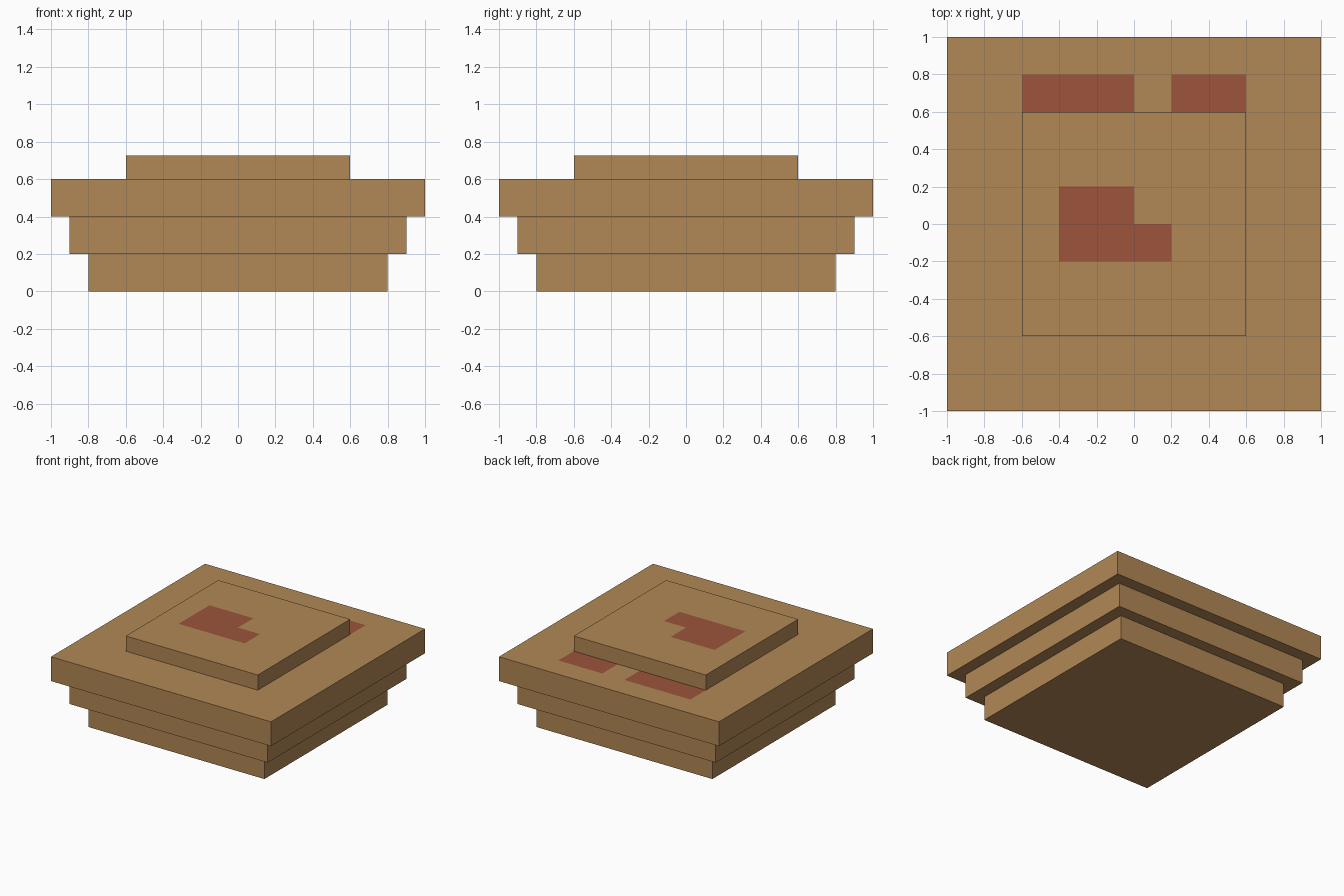
import bpy
import bmesh

default = bpy.data.objects.get("Cube")
if default:
    bpy.data.objects.remove(default, do_unlink=True)


def make_material(name, color):
    mat = bpy.data.materials.new(name)
    mat.use_nodes = True
    mat.diffuse_color = color
    mat.node_tree.nodes["Principled BSDF"].inputs["Base Color"].default_value = color
    return mat


tan = make_material("sandy_tan", (0.445, 0.246, 0.092, 1))
red = make_material("brick_red", (0.333, 0.089, 0.045, 1))


def slab(name, half, bottom, top, patches=()):
    """Square slab; patches are (x0, x1, y0, y1) areas cut into its top face."""
    bm = bmesh.new()
    bmesh.ops.create_cube(bm, size=1)
    for v in bm.verts:
        v.co.x *= 2 * half
        v.co.y *= 2 * half
        v.co.z = top if v.co.z > 0 else bottom

    # Cut the top face along every patch border
    cuts = {((1, 0, 0), x) for p in patches for x in p[:2]}
    cuts |= {((0, 1, 0), y) for p in patches for y in p[2:]}
    for normal, offset in sorted(cuts):
        faces = [f for f in bm.faces if f.normal.z > 0.5]
        edges = {e for f in faces for e in f.edges}
        verts = {v for f in faces for v in f.verts}
        bmesh.ops.bisect_plane(bm, geom=faces + list(edges) + list(verts), dist=1e-5,
                               plane_co=[n * offset for n in normal], plane_no=normal)
        bm.normal_update()

    # Paint the top faces that lie inside a patch
    for f in bm.faces:
        c = f.calc_center_median()
        if f.normal.z > 0.5 and any(a < c.x < b and d < c.y < e for a, b, d, e in patches):
            f.material_index = 1

    mesh = bpy.data.meshes.new(name)
    bm.to_mesh(mesh)
    bm.free()
    mesh.materials.append(tan)
    mesh.materials.append(red)
    obj = bpy.data.objects.new(name, mesh)
    bpy.context.collection.objects.link(obj)
    return obj


# Stepped base, widening upward
slab("lower_tier", 0.8, 0, 0.2)
slab("middle_tier", 0.9, 0.2, 0.4)
slab("upper_tier", 1.0, 0.4, 0.6, [(-0.6, 0, 0.6, 0.8), (0.2, 0.6, 0.6, 0.8)])

# Raised plate with an L-shaped patch
slab("top_plate", 0.6, 0.6, 0.725, [(-0.4, 0, 0, 0.2), (-0.4, 0.2, -0.2, 0)])
